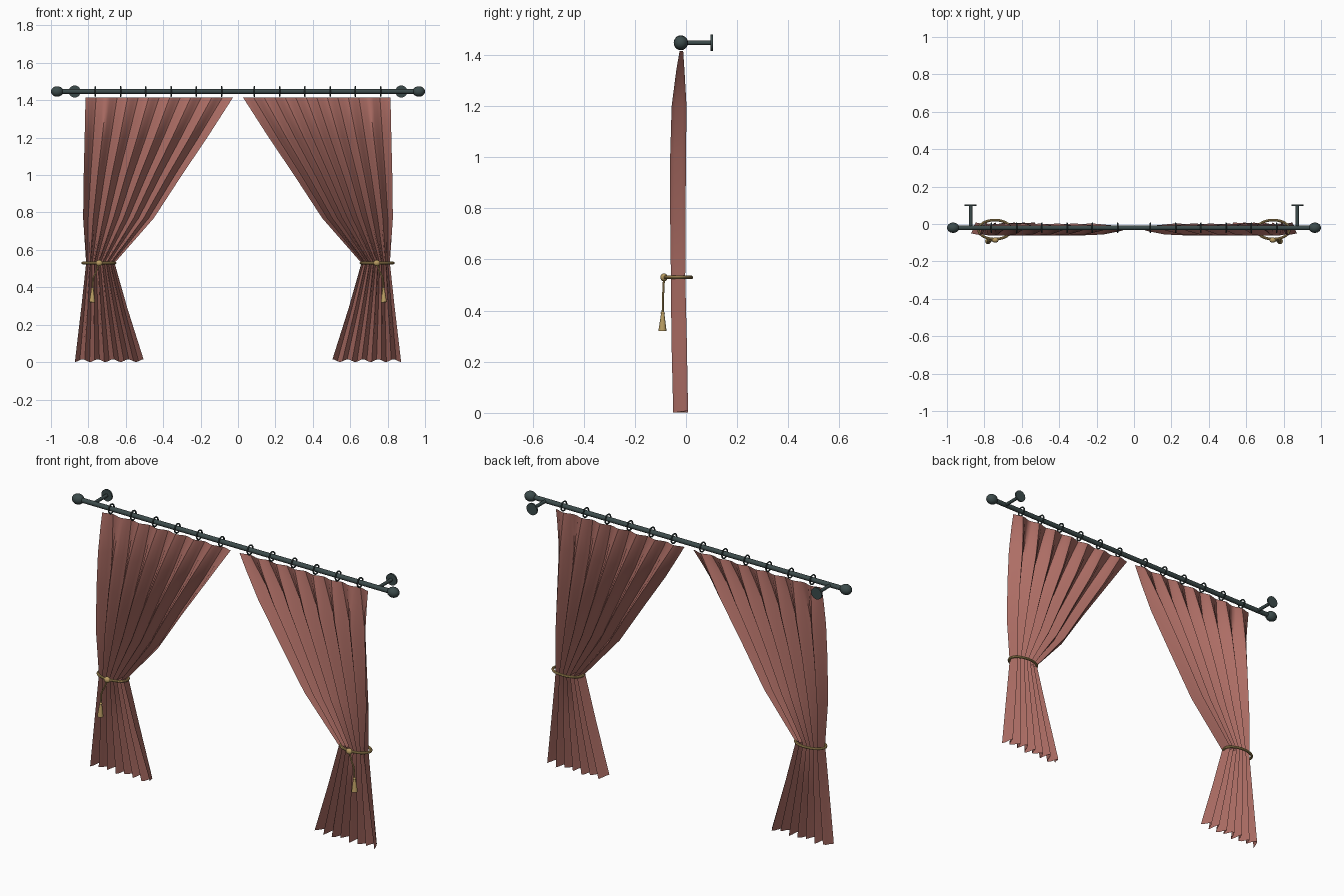
import bpy, bmesh, math
from mathutils import Vector, Matrix

cube = bpy.data.objects.get("Cube")
if cube:
    bpy.data.objects.remove(cube, do_unlink=True)


def material(name, rgb):
    m = bpy.data.materials.new(name)
    m.use_nodes = True
    m.diffuse_color = (*rgb, 1)
    m.node_tree.nodes["Principled BSDF"].inputs["Base Color"].default_value = (*rgb, 1)
    return m


FABRIC = material("dusty red fabric", (0.42, 0.155, 0.13))
IRON = material("dark iron", (0.045, 0.07, 0.07))
GOLD = material("gold cord", (0.48, 0.33, 0.12))

ROD_Y, ROD_Z, TIE_Z = -0.02, 1.447, 0.53


def finish(name, bm, mat, angle=40):
    bmesh.ops.recalc_face_normals(bm, faces=bm.faces)
    me = bpy.data.meshes.new(name)
    bm.to_mesh(me)
    bm.free()
    me.materials.append(mat)
    ob = bpy.data.objects.new(name, me)
    bpy.context.collection.objects.link(ob)
    bpy.ops.object.select_all(action="DESELECT")
    ob.select_set(True)
    bpy.context.view_layer.objects.active = ob
    bpy.ops.object.shade_smooth_by_angle(angle=math.radians(angle))
    return ob


def rod(name, a, b, r1, r2, mat, sides=16):
    a, b = Vector(a), Vector(b)
    turn = (b - a).to_track_quat("Z", "Y").to_matrix().to_4x4()
    bm = bmesh.new()
    bmesh.ops.create_cone(bm, cap_ends=True, segments=sides, radius1=r1, radius2=r2,
                          depth=(b - a).length,
                          matrix=Matrix.Translation((a + b) / 2) @ turn)
    return finish(name, bm, mat)


def ball(name, centre, size, mat):
    bm = bmesh.new()
    bmesh.ops.create_uvsphere(bm, u_segments=16, v_segments=10, radius=1,
                              matrix=Matrix.Translation(centre) @ Matrix.Diagonal((*size, 1)))
    return finish(name, bm, mat)


def tube(name, points, radius, mat, closed=False):
    """Sweep a small round section along a path."""
    pts = [Vector(p) for p in points]
    n, sides = len(pts), 8
    bm = bmesh.new()
    loops = []
    for i, p in enumerate(pts):
        ahead = pts[(i + 1) % n] if closed else pts[min(i + 1, n - 1)]
        behind = pts[i - 1] if closed else pts[max(i - 1, 0)]
        along = (ahead - behind).normalized()
        ref = Vector((0, 0, 1)) if abs(along.z) < 0.7 else Vector((0, 1, 0))
        if name.startswith("ring"):
            ref = Vector((1, 0, 0))
        side = along.cross(ref).normalized()
        up = side.cross(along)
        angles = [2 * math.pi * k / sides for k in range(sides)]
        loops.append([bm.verts.new(p + radius * (side * math.cos(t) + up * math.sin(t)))
                      for t in angles])
    for i in range(n if closed else n - 1):
        a, b = loops[i], loops[(i + 1) % n]
        for k in range(sides):
            j = (k + 1) % sides
            bm.faces.new((a[k], a[j], b[j], b[k]))
    if not closed:
        bm.faces.new(loops[0])
        bm.faces.new(loops[-1])
    return finish(name, bm, mat)


# Curtain rows: height, inner edge, outer edge, centre depth, pleat depth
ROWS = [(0.008, 0.505, 0.872, -0.021, 0.029),
        (0.29, 0.592, 0.838, -0.027, 0.030),
        (TIE_Z, 0.660, 0.812, -0.031, 0.028),
        (0.77, 0.450, 0.828, -0.032, 0.030),
        (1.0, 0.300, 0.825, -0.031, 0.031),
        (1.2, 0.165, 0.820, -0.027, 0.029),
        (1.34, 0.075, 0.817, -0.022, 0.016),
        (1.415, 0.027, 0.815, -0.018, 0.007)]
PLEATS, STEPS = 7, 6


def curtain(name, s):
    bm = bmesh.new()
    grid = []
    count = PLEATS * STEPS
    for r, (z, inner, outer, y, depth) in enumerate(ROWS):
        line = []
        for i in range(count + 1):
            u = i / count
            wave = math.cos(2 * math.pi * PLEATS * u)
            hem = 0.007 * math.cos(2 * math.pi * 4.5 * u) if r == 0 else 0
            line.append(bm.verts.new((s * (inner + (outer - inner) * u),
                                      y - depth * wave, z + hem)))
        grid.append(line)
    for a, b in zip(grid, grid[1:]):
        for i in range(count):
            bm.faces.new((a[i], a[i + 1], b[i + 1], b[i]))
    return finish(name, bm, FABRIC, 35)


# Rod across the top
rod("curtain_rod", (-0.95, ROD_Y, ROD_Z), (0.95, ROD_Y, ROD_Z), 0.013, 0.013, IRON)

for s, side in ((1, "left"), (-1, "right")):
    # Finial and wall bracket
    ball("finial_" + side, (s * 0.967, ROD_Y, ROD_Z), (0.033, 0.028, 0.028), IRON)
    x = s * 0.873
    rod("bracket_arm_" + side, (x, ROD_Y, ROD_Z), (x, 0.1, ROD_Z), 0.009, 0.009, IRON)
    rod("wall_plate_" + side, (x, 0.096, ROD_Z), (x, 0.105, ROD_Z), 0.032, 0.032, IRON, 24)

    # Hanging rings
    for k in range(6):
        x = s * (0.088 + 0.135 * k)
        circle = [2 * math.pi * i / 20 for i in range(20)]
        tube(f"ring_{side}_{k + 1}",
             [(x, ROD_Y + 0.024 * math.cos(t), ROD_Z + 0.025 * math.sin(t)) for t in circle],
             0.004, IRON, True)

    curtain("curtain_" + side, s)

    # Tieback rope, knot, cord and tassel
    circle = [2 * math.pi * i / 32 for i in range(32)]
    tube("tieback_" + side,
         [(s * (0.744 + 0.087 * math.cos(t)), -0.03 + 0.051 * math.sin(t), TIE_Z)
          for t in circle], 0.007, GOLD, True)
    ball("knot_" + side, (s * 0.742, -0.086, TIE_Z), (0.018, 0.014, 0.016), GOLD)
    tube("tassel_cord_" + side,
         [(s * 0.742, -0.086, TIE_Z), (s * 0.755, -0.088, 0.49),
          (s * 0.774, -0.090, 0.45), (s * 0.778, -0.091, 0.39)], 0.004, GOLD)
    rod("tassel_" + side, (s * 0.780, -0.092, 0.32), (s * 0.778, -0.091, 0.392),
        0.016, 0.006, GOLD, 12)
    ball("tassel_head_" + side, (s * 0.778, -0.091, 0.39), (0.008, 0.008, 0.008), GOLD)
